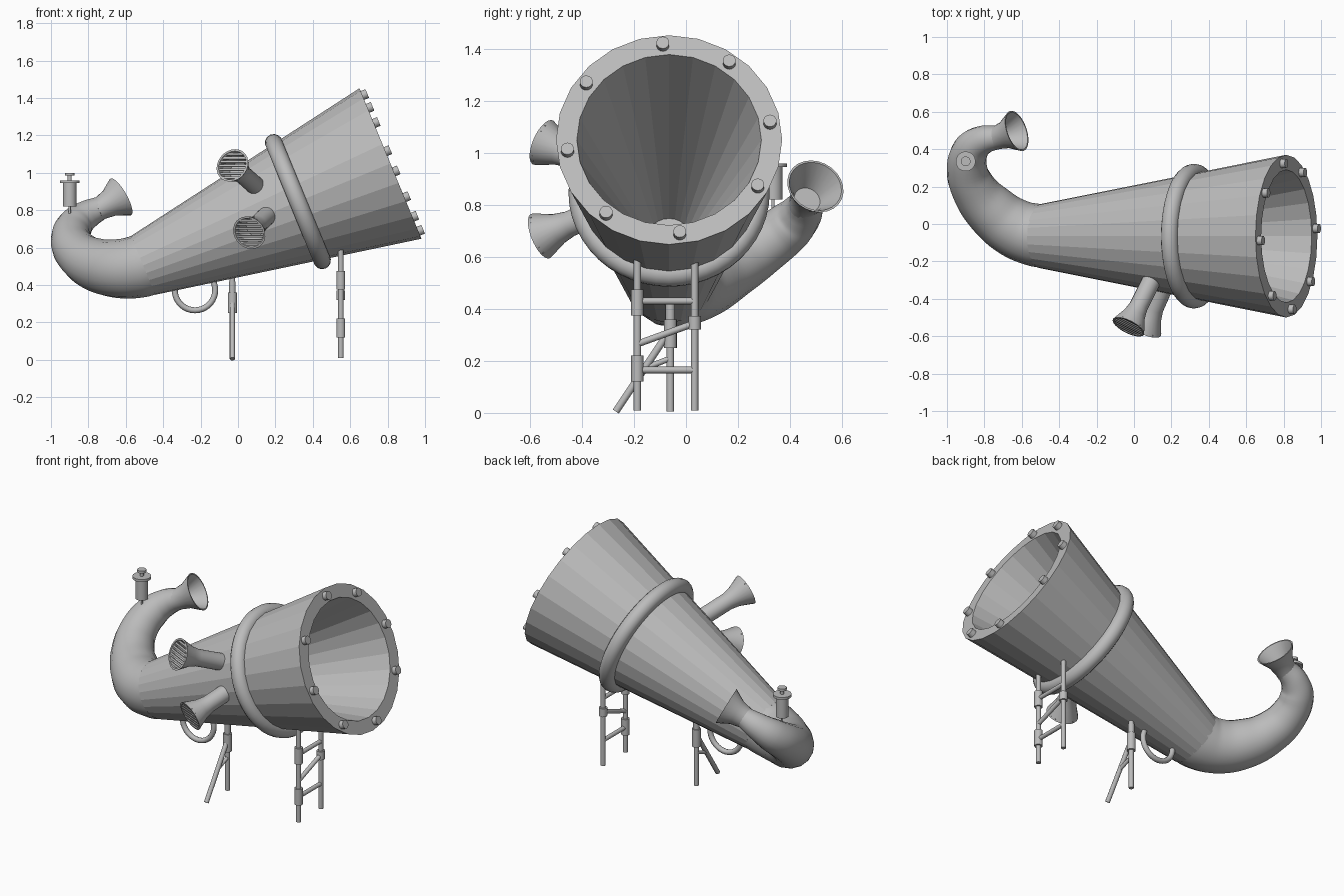
import bpy, bmesh, math
from mathutils import Vector, Matrix

if "Cube" in bpy.data.objects:
    bpy.data.objects.remove(bpy.data.objects["Cube"])

metal = bpy.data.materials.new("grey_metal")
metal.diffuse_color = (0.5, 0.5, 0.5, 1)
metal.use_nodes = True
metal.node_tree.nodes["Principled BSDF"].inputs["Base Color"].default_value = metal.diffuse_color


def finish(name, bm, matrix, smooth):
    """Turn a bmesh into a named, shaded object."""
    bmesh.ops.recalc_face_normals(bm, faces=bm.faces)
    me = bpy.data.meshes.new(name)
    bm.to_mesh(me)
    bm.free()
    me.transform(matrix)
    me.materials.append(metal)
    ob = bpy.data.objects.new(name, me)
    bpy.context.collection.objects.link(ob)
    if smooth:
        bpy.ops.object.select_all(action='DESELECT')
        ob.select_set(True)
        bpy.context.view_layer.objects.active = ob
        bpy.ops.object.shade_smooth_by_angle(angle=math.radians(40))
    return ob


def frame(origin, direction):
    """Local z along direction, local y as near to up as possible."""
    rot = Vector(direction).to_track_quat('Z', 'Y').to_matrix().to_4x4()
    return Matrix.Translation(origin) @ rot


def lathe(name, profile, matrix, sides=20, smooth=True):
    """Revolve (radius, height) pairs about local z; radius 0 closes an end."""
    bm = bmesh.new()
    rings = []
    for r, h in profile:
        if r == 0:
            rings.append([bm.verts.new((0, 0, h))] * sides)
        else:
            rings.append([bm.verts.new((r * math.sin(2 * math.pi * i / sides),
                                        r * math.cos(2 * math.pi * i / sides), h))
                          for i in range(sides)])
    for a, b in zip(rings, rings[1:]):
        for i in range(sides):
            j = (i + 1) % sides
            quad = list(dict.fromkeys((a[i], a[j], b[j], b[i])))
            bm.faces.new(quad)
    return finish(name, bm, matrix, smooth)


def rod(name, p, q, r, sides=14):
    p, q = Vector(p), Vector(q)
    length = (q - p).length
    return lathe(name, [(0, 0), (r, 0), (r, length), (0, length)], frame(p, q - p), sides)


def ring(name, matrix, major, minor, sides=48, tube=14):
    prof = [(major + minor * math.cos(2 * math.pi * k / tube),
             minor * math.sin(2 * math.pi * k / tube)) for k in range(tube + 1)]
    ob = lathe(name, prof, matrix, sides)
    bm = bmesh.new()
    bm.from_mesh(ob.data)
    bmesh.ops.remove_doubles(bm, verts=bm.verts, dist=1e-5)
    bm.to_mesh(ob.data)
    bm.free()
    return ob


# Main flared barrel: outer cone, flat lip, hollow inner cone
axis = Vector((0.925, 0, 0.381)).normalized()
mouth = Vector((0.815, -0.065, 1.05))
barrel = frame(mouth, axis)
lathe("barrel", [(0, -1.43), (0.17, -1.43), (0.435, 0), (0.355, 0), (0.085, -1.0), (0, -1.0)],
      barrel, 24, smooth=False)

# Band around the barrel
ring("band", barrel @ Matrix.Translation((0, 0, -0.535)), 0.34, 0.047)

# Bolts on the lip
for deg in (-3.5, 36, 80, 120, 174, 218, 263, 306):
    a = math.radians(deg)
    spot = Matrix.Translation((0.394 * math.sin(a), 0.394 * math.cos(a), 0))
    lathe("lip_bolt", [(0, -0.01), (0.025, -0.01), (0.025, 0.028), (0, 0.028)], barrel @ spot, 14)

# Curled tapering tail: x, y, z, radius
path = [(-0.47, -0.065, 0.52, 0.172), (-0.53, -0.058, 0.50, 0.168), (-0.64, -0.02, 0.488, 0.158),
        (-0.76, 0.07, 0.51, 0.143), (-0.855, 0.185, 0.57, 0.122), (-0.893, 0.30, 0.645, 0.108),
        (-0.87, 0.40, 0.72, 0.096), (-0.815, 0.445, 0.77, 0.08), (-0.73, 0.465, 0.815, 0.062)]
curve = bpy.data.curves.new("tail_path", 'CURVE')
curve.dimensions = '3D'
curve.bevel_depth = 1
curve.bevel_resolution = 6
curve.resolution_u = 6
curve.use_fill_caps = True
sp = curve.splines.new('BEZIER')
sp.bezier_points.add(len(path) - 1)
for bp, (x, y, z, r) in zip(sp.bezier_points, path):
    bp.co = (x, y, z)
    bp.radius = r
    bp.handle_left_type = bp.handle_right_type = 'AUTO'
helper = bpy.data.objects.new("tail_path", curve)
bpy.context.collection.objects.link(helper)
bpy.context.view_layer.update()
bm = bmesh.new()
bm.from_mesh(bpy.data.meshes.new_from_object(helper.evaluated_get(bpy.context.evaluated_depsgraph_get())))
bpy.data.objects.remove(helper)
finish("curled_tail", bm, Matrix.Identity(4), True)

# Small bell on the tail tip
lathe("tail_bell", [(0, -0.03), (0.06, -0.03), (0.062, 0), (0.075, 0.06), (0.113, 0.13),
                    (0.105, 0.13), (0.068, 0.06), (0.052, 0.02), (0, 0.02)],
      frame((-0.735, 0.46, 0.81), (0.115, 0.04, 0.065)), 24)

# Valve standing on the tail
lathe("valve", [(0, 0.70), (0.006, 0.70), (0.006, 0.82), (0.036, 0.82), (0.036, 0.945),
                (0.053, 0.945), (0.053, 0.96), (0.011, 0.96), (0.011, 0.985),
                (0.026, 0.985), (0.026, 1.0), (0, 1.0)],
      Matrix.Translation((-0.9, 0.335, 0)), 20)

# Two flared side vents with slatted grilles
for base, tip in (((0.10, -0.29, 0.925), (-0.03, -0.55, 1.04)),
                  ((0.17, -0.31, 0.785), (0.06, -0.56, 0.68))):
    base, tip = Vector(base), Vector(tip)
    L = (tip - base).length
    m = frame(tip, tip - base)
    lathe("side_vent", [(0, -L), (0.05, -L), (0.05, -0.13), (0.06, -0.08), (0.093, 0),
                        (0.082, 0), (0.05, -0.08), (0, -0.08)], m, 24)
    for k in range(-3, 4):
        y = k * 0.0225
        half = math.sqrt(0.086 ** 2 - y * y)
        bm = bmesh.new()
        bmesh.ops.create_cube(bm, size=1)
        bmesh.ops.scale(bm, vec=(2 * half, 0.012, 0.008), verts=bm.verts)
        finish("grille_slat", bm, m @ Matrix.Translation((0, y, -0.007)), False)

# Loop handle under the barrel
ring("loop_handle", frame((-0.23, -0.065, 0.373), (0, -1, 0)), 0.108, 0.016, 36, 10)

# Rear stand: post, collar, angled brace
X = -0.03
rod("rear_post", (X, -0.06, 0.005), (X, -0.06, 0.47), 0.0145)
rod("rear_collar", (X, -0.06, 0.25), (X, -0.06, 0.36), 0.025)
rod("rear_sleeve", (X, -0.06, 0.36), (X, -0.06, 0.42), 0.018)
rod("rear_brace", (X, -0.27, 0.005), (X, -0.06, 0.32), 0.014)
rod("rear_strut", (X, -0.15, 0.175), (X, -0.06, 0.21), 0.011)

# Front stand: two posts, collars, cross bars
X, A, B = 0.55, -0.187, 0.033
for y in (A, B):
    rod("front_post", (X, y, 0.01), (X, y, 0.60), 0.0145)
for y, z0, z1 in ((A, 0.375, 0.475), (A, 0.12, 0.22), (B, 0.32, 0.372)):
    rod("front_collar", (X, y, z0), (X, y, z1), 0.024)
for z0, z1 in ((0.43, 0.43), (0.165, 0.165), (0.265, 0.345)):
    rod("front_crossbar", (X, A, z0), (X, B, z1), 0.013)
